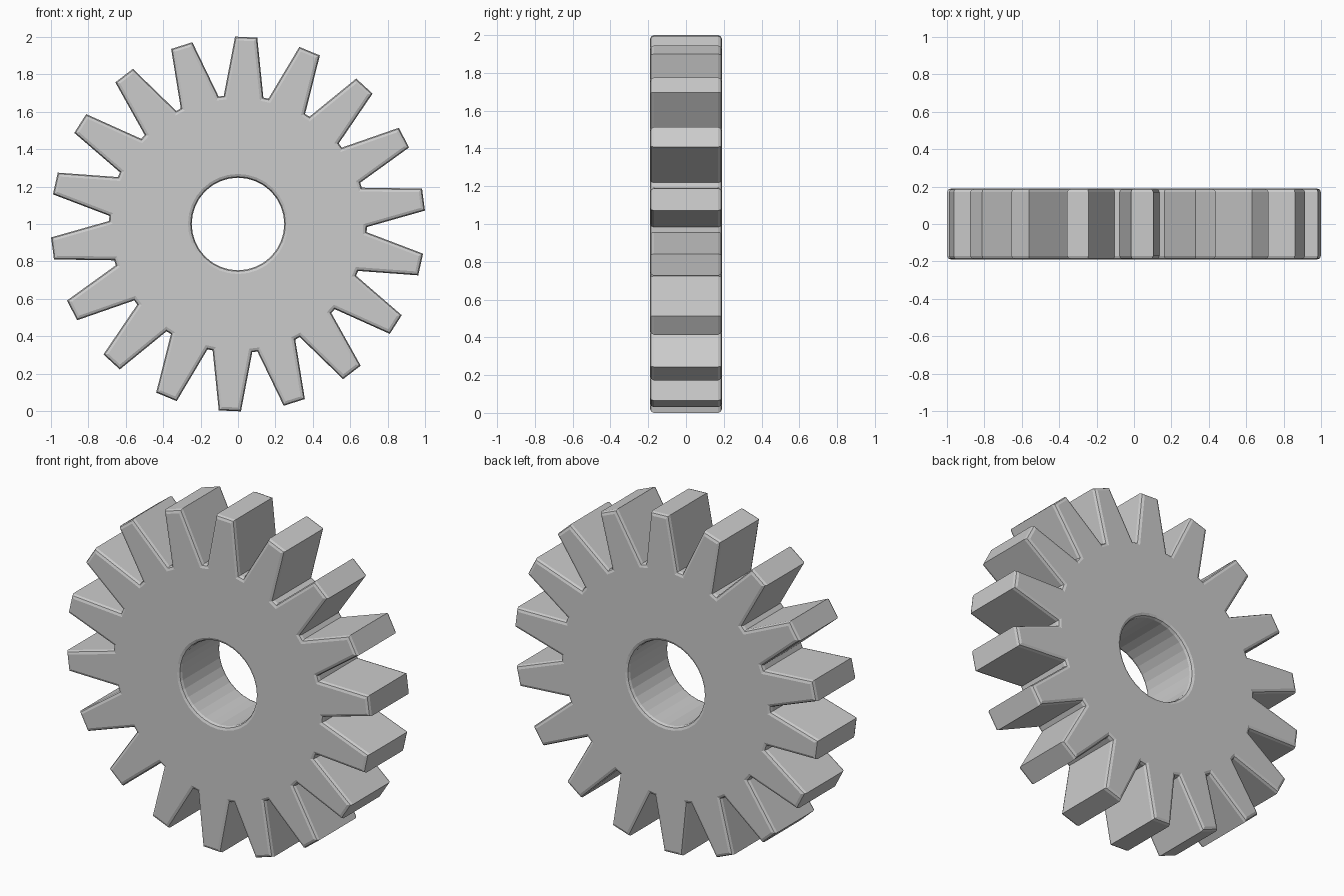
import bpy, bmesh
from math import cos, sin, radians, pi
from mathutils import Vector

if "Cube" in bpy.data.objects:
    bpy.data.objects.remove(bpy.data.objects["Cube"])

TEETH, R_TIP, R_ROOT, R_HOLE, HOLE_SIDES = 18, 1.0, 0.688, 0.247, 32
START = 87.5
# edge rounding: (inset from outline, y) from front to back
LAYERS = [(0.02, -0.19), (0.006, -0.184), (0.0, -0.17),
          (0.0, 0.17), (0.006, 0.184), (0.02, 0.19)]


def polar(r, deg):
    return Vector((r * cos(radians(deg)), r * sin(radians(deg))))


# toothed outline, counter-clockwise
outline = []
for i in range(TEETH):
    a = START + i * 360 / TEETH
    outline += [polar(R_ROOT, a - 8.85), polar(R_TIP, a - 3.4),
                polar(R_TIP, a + 3.4), polar(R_ROOT, a + 8.85)]

# round bore
bore = [polar(R_HOLE, i * 360 / HOLE_SIDES) for i in range(HOLE_SIDES)]


def inset(points, d):
    """Mitred offset to the left of a closed polygon."""
    result = []
    for i, p in enumerate(points):
        e1 = (p - points[i - 1]).normalized()
        e2 = (points[(i + 1) % len(points)] - p).normalized()
        n1, n2 = Vector((-e1.y, e1.x)), Vector((-e2.y, e2.x))
        result.append(p + (n1 + n2) * d / (1 + n1.dot(n2)))
    return result


bm = bmesh.new()
cap_edges = {0: [], len(LAYERS) - 1: []}

# side walls of the teeth and of the bore
for points, sign in ((outline, 1), (bore, -1)):
    rings = [[bm.verts.new((p.x, y, p.y + 1)) for p in inset(points, sign * d)]
             for d, y in LAYERS]
    n = len(points)
    for a, b in zip(rings, rings[1:]):
        for i in range(n):
            j = (i + 1) % n
            bm.faces.new((a[i], a[j], b[j], b[i]))
    for k in cap_edges:
        cap_edges[k] += [bm.edges.get((rings[k][i], rings[k][(i + 1) % n]))
                         for i in range(n)]

# front and back faces
for edges in cap_edges.values():
    bmesh.ops.triangle_fill(bm, use_beauty=True, edges=edges, normal=(0, 1, 0))
bmesh.ops.recalc_face_normals(bm, faces=bm.faces[:])

mesh = bpy.data.meshes.new("gear_wheel")
bm.to_mesh(mesh)
bm.free()
bpy.context.collection.objects.link(bpy.data.objects.new("gear_wheel", mesh))
